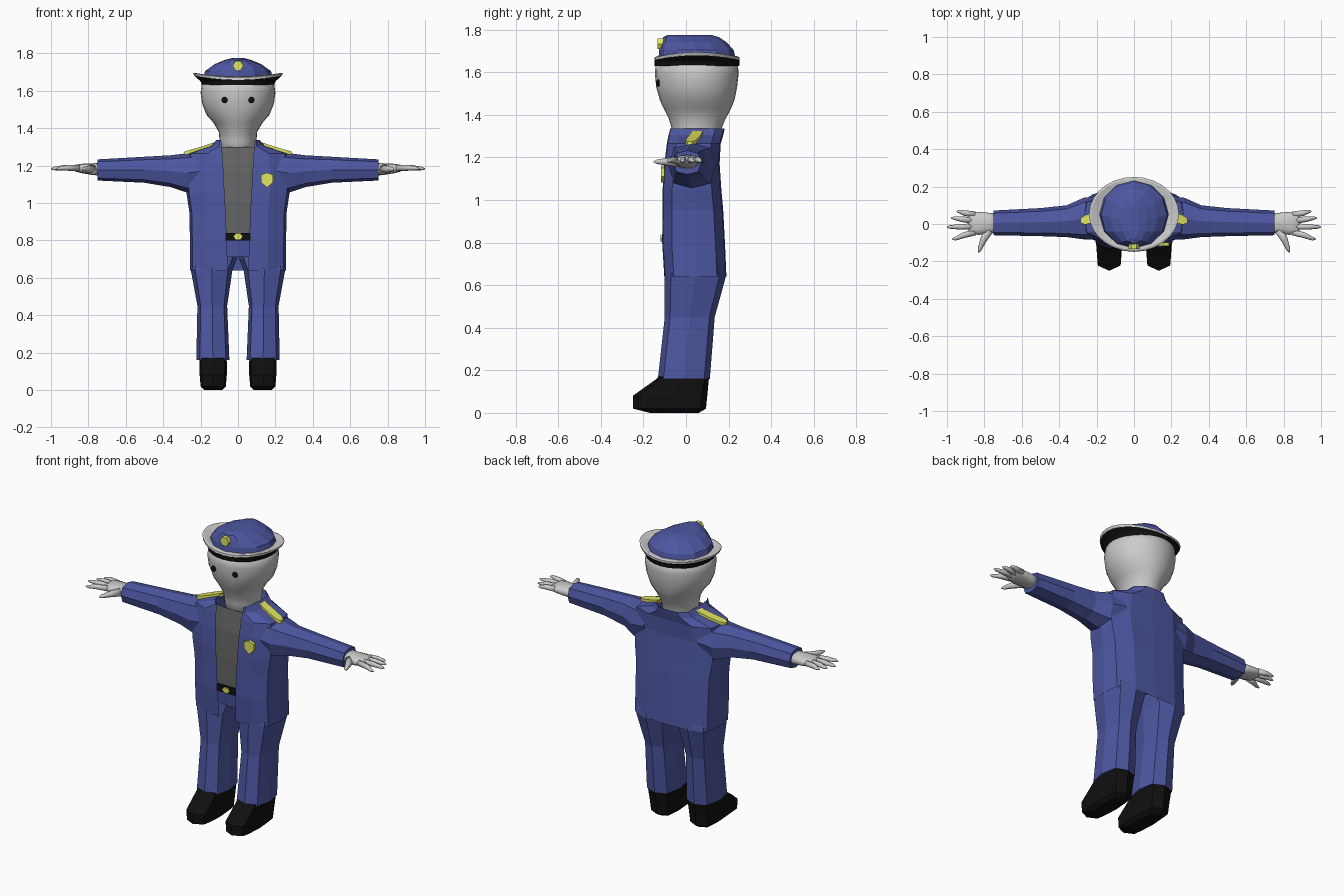
import bpy, bmesh, math
from mathutils import Vector

if "Cube" in bpy.data.objects:
    bpy.data.objects.remove(bpy.data.objects["Cube"])


def material(name, rgb):
    m = bpy.data.materials.new(name)
    m.diffuse_color = (*rgb, 1)
    m.use_nodes = True
    m.node_tree.nodes["Principled BSDF"].inputs["Base Color"].default_value = m.diffuse_color
    return m


BLUE = material("blue_cloth", (0.075, 0.095, 0.36))
BLACK = material("black", (0.005, 0.005, 0.005))
YELLOW = material("yellow", (0.75, 0.78, 0.12))
GREY = material("dark_grey", (0.13, 0.13, 0.13))


def loft(name, rings, mat=None, closed=True, caps=True, smooth=False, mirror=False):
    """Skin a list of equal-length point rings."""
    bm = bmesh.new()
    vs = [[bm.verts.new(p) for p in r] for r in rings]
    n = len(rings[0])
    for a, b in zip(vs, vs[1:]):
        for i in range(n if closed else n - 1):
            j = (i + 1) % n
            bm.faces.new((a[i], a[j], b[j], b[i]))
    if closed and caps:
        bm.faces.new(vs[0][::-1])
        bm.faces.new(vs[-1])
    bmesh.ops.recalc_face_normals(bm, faces=bm.faces)
    for f in bm.faces:
        f.smooth = smooth
    me = bpy.data.meshes.new(name)
    bm.to_mesh(me)
    bm.free()
    ob = bpy.data.objects.new(name, me)
    bpy.context.collection.objects.link(ob)
    if mat:
        me.materials.append(mat)
    if mirror:
        ob.modifiers.new("Mirror", 'MIRROR').use_mirror_merge = False
    return ob


def oval(a0, a1, b0, b1, n, p=1.0):
    """2D oval filling a box; p below 1 makes it squarer."""
    out = []
    for i in range(n):
        t = 2 * math.pi * i / n
        c, s = math.cos(t), math.sin(t)
        c = math.copysign(abs(c) ** p, c) if abs(c) > 1e-6 else 0
        s = math.copysign(abs(s) ** p, s) if abs(s) > 1e-6 else 0
        out.append(((a0 + a1) / 2 + c * (a1 - a0) / 2, (b0 + b1) / 2 + s * (b1 - b0) / 2))
    return out


def flat(z, rx, yf, yb, n=28, curl=0.0):
    """Horizontal ring about x = 0, its sides lifted by curl."""
    return [(x, y, z + curl * (x / rx) ** 2) for x, y in oval(-rx, rx, yf, yb, n)]


def column(rows, n, p):
    return [[(x, y, z) for x, y in oval(xi, xo, yf, yb, n, p)] for z, xi, xo, yf, yb in rows]


def along_x(rows, n, p):
    return [[(x, y, z) for y, z in oval(yf, yb, zb, zt, n, p)] for x, zb, zt, yf, yb in rows]


def tube(name, pts, radii, n=8):
    pts = [Vector(p) for p in pts]
    rings = []
    for i, (p, r) in enumerate(zip(pts, radii)):
        d = pts[min(i + 1, len(pts) - 1)] - pts[max(i - 1, 0)]
        q = d.to_track_quat('Z', 'Y')
        rings.append([p + q @ Vector((r * a, r * b, 0)) for a, b in oval(-1, 1, -1, 1, n)])
    return loft(name, rings, smooth=True, mirror=True)


def plate(name, pts, y0, y1, mat):
    return loft(name, [[(x, y, z) for x, z in pts] for y in (y0, y1)], mat)


# Head and neck
loft("head", [flat(*r) for r in [
    (1.24, .09, -.06, .15), (1.33, .098, -.065, .165), (1.38, .103, -.08, .185),
    (1.43, .132, -.105, .212), (1.47, .168, -.123, .228), (1.53, .192, -.14, .24),
    (1.59, .20, -.146, .247), (1.66, .19, -.142, .243)]], smooth=True)
for s, side in ((-1, "right"), (1, "left")):
    bpy.ops.mesh.primitive_uv_sphere_add(segments=10, ring_count=6, radius=.017,
                                         location=(s * .072, -.131, 1.55))
    eye = bpy.context.object
    eye.name = side + "_eye"
    eye.scale.y = .6
    eye.data.materials.append(BLACK)

# Cap: band with black underside, upturned brim, faceted crown and badge
loft("cap_band", [flat(1.63, .192, -.147, .25), flat(1.65, .20, -.149, .252),
                  flat(1.657, .232, -.149, .252, curl=.022),
                  flat(1.664, .18, -.13, .235)], BLACK, caps=False)
loft("cap_brim", [flat(1.66, .18, -.13, .235), flat(1.658, .234, -.149, .252, curl=.022),
                  flat(1.67, .24, -.147, .252, curl=.025),
                  flat(1.675, .228, -.138, .243, curl=.02),
                  flat(1.675, .175, -.12, .225)], caps=False)
loft("cap_crown", [flat(*r, 12) for r in [
    (1.66, .19, -.13, .235), (1.705, .176, -.126, .224), (1.742, .125, -.117, .19),
    (1.765, .07, -.107, .155), (1.776, .025, -.085, .12)]], BLUE)
plate("cap_badge", oval(-.029, .029, 1.705, 1.763, 6), -.133, -.105, YELLOW)


# Jacket: open-fronted shell mirrored about the middle of the back
def jacket_ring(z, w, yf, yb, gap):
    half = [(gap, yf), (max(gap + .01, .62 * w), yf + .004), (.95 * w, yf + .045), (w, .045),
            (.95 * w, yb - .045), (.55 * w, yb - .005), (0, yb)]
    return [(x, y, z) for x, y in half] + [(-x, y, z) for x, y in half[-2::-1]]


loft("jacket", [jacket_ring(*r) for r in [
    (.64, .257, -.102, .19, .055), (.80, .257, -.112, .183, .06), (.95, .26, -.11, .175, .066),
    (1.05, .275, -.11, .166, .072), (1.17, .28, -.102, .158, .078),
    (1.265, .265, -.09, .163, .084), (1.305, .145, -.082, .175, .088),
    (1.337, .115, -.074, .182, .09)]], BLUE, closed=False)
loft("shirt", [[(-.11, y + .01, z), (-.06, y, z), (.06, y, z), (.11, y + .01, z)] for z, y in
               ((.80, -.098), (1.0, -.1), (1.17, -.093), (1.30, -.072))], GREY, closed=False)

# Sleeves
loft("sleeves", along_x([(.18, 1.07, 1.275, -.085, .15), (.27, 1.055, 1.266, -.082, .14),
                         (.36, 1.085, 1.255, -.07, .10), (.50, 1.108, 1.247, -.065, .085),
                         (.75, 1.12, 1.233, -.06, .072)], 8, .75), BLUE, mirror=True)

# Hands: palm, four fingers and a thumb
loft("palms", along_x([(.73, 1.145, 1.215, -.045, .055), (.78, 1.15, 1.212, -.05, .06),
                       (.83, 1.158, 1.21, -.058, .065), (.87, 1.168, 1.204, -.055, .064),
                       (.885, 1.178, 1.196, -.045, .055)], 12, .8), smooth=True, mirror=True)
for i, (y0, x1, y1) in enumerate(((.05, .95, .067), (.018, .978, .032),
                                  (-.014, 1.0, -.016), (-.044, .972, -.08))):
    xm, ym = (.86 + x1) / 2, (y0 + y1) / 2
    tube(f"finger_{i + 1}", [(.85, y0, 1.187), (xm, ym, 1.188), (x1 - .015, y1, 1.184),
                             (x1, y1, 1.182)], (.017, .015, .009, .003))
tube("thumb", [(.775, -.03, 1.18), (.805, -.085, 1.18), (.825, -.135, 1.18), (.832, -.152, 1.18)],
     (.026, .018, .011, .003))

# Shoulder straps, running outward and slightly forward
loft("shoulder_straps", [[(x, y - w, z), (x, y + w, z), (x, y + w, z + .02), (x, y - w, z + .02)]
                         for x, y, z, w in ((.122, .055, 1.306, .025), (.20, .038, 1.28, .027),
                                            (.262, .022, 1.262, .025), (.285, .018, 1.255, .012))],
     YELLOW, mirror=True)

# Chest badge, belt and buckle
plate("chest_badge", [(.155, 1.082), (.188, 1.11), (.188, 1.15), (.155, 1.162), (.123, 1.15),
                      (.123, 1.11)], -.118, -.10, YELLOW)
plate("belt", [(-.066, .80), (.066, .80), (.066, .84), (-.066, .84)], -.112, -.08, BLACK)
plate("belt_buckle", oval(-.024, .024, .802, .838, 6), -.12, -.10, YELLOW)

# Trousers and boots
loft("trouser_hips", column([(.82, -.235, .235, -.096, .165), (.71, -.235, .235, -.085, .17)],
                            12, .6), BLUE)
loft("trouser_legs", column([(.75, .003, .24, -.09, .17), (.70, .006, .247, -.095, .18),
                             (.64, .03, .252, -.102, .187), (.45, .058, .217, -.10, .135),
                             (.16, .046, .223, -.132, .112)], 8, .7), BLUE, mirror=True)
loft("boots", column([(.17, .062, .207, -.13, .108), (.155, .06, .207, -.145, .107),
                      (.08, .06, .205, -.25, .10), (.02, .065, .20, -.25, .094),
                      (0, .085, .18, -.17, .06)], 8, .5), BLACK, mirror=True)
